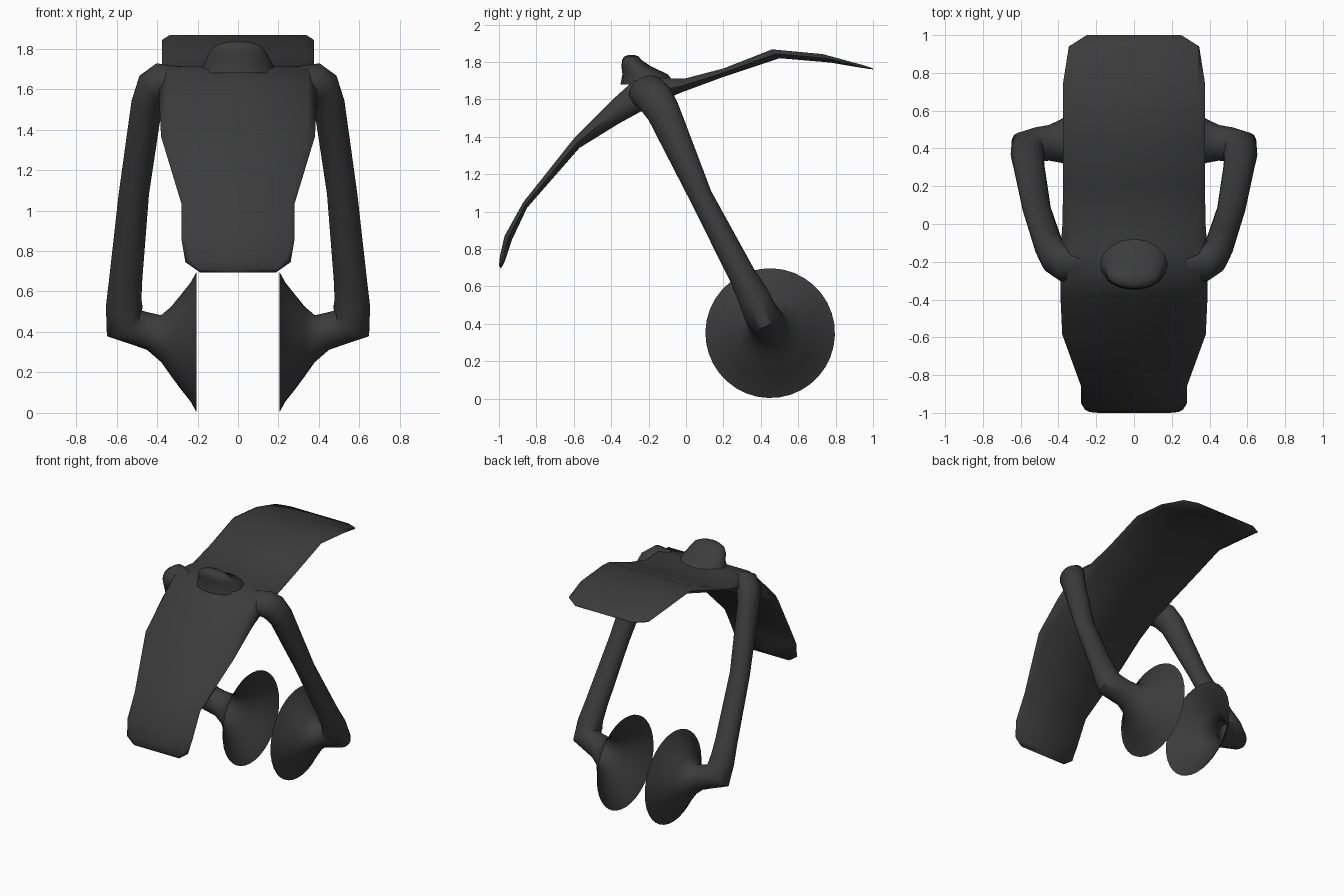
import bpy, bmesh, math
from mathutils import Vector

if "Cube" in bpy.data.objects:
    bpy.data.objects.remove(bpy.data.objects["Cube"])

dark = bpy.data.materials.new("dark_grey")
dark.diffuse_color = (0.045, 0.045, 0.045, 1)
dark.use_nodes = True
dark.node_tree.nodes["Principled BSDF"].inputs["Base Color"].default_value = dark.diffuse_color


def loft(name, rings, cap_start=True, cap_end=True, angle=60):
    """Skin a list of equal-length point rings into one smooth object."""
    bm = bmesh.new()
    vs = [[bm.verts.new(p) for p in r] for r in rings]
    n = len(vs[0])
    for a, b in zip(vs, vs[1:]):
        for i in range(n):
            j = (i + 1) % n
            bm.faces.new((a[i], a[j], b[j], b[i]))
    if cap_start:
        bm.faces.new(vs[0])
    if cap_end:
        bm.faces.new(vs[-1])
    bmesh.ops.recalc_face_normals(bm, faces=bm.faces)
    me = bpy.data.meshes.new(name)
    bm.to_mesh(me)
    bm.free()
    me.materials.append(dark)
    ob = bpy.data.objects.new(name, me)
    bpy.context.collection.objects.link(ob)
    bpy.ops.object.select_all(action='DESELECT')
    ob.select_set(True)
    bpy.context.view_layer.objects.active = ob
    bpy.ops.object.shade_smooth_by_angle(angle=math.radians(angle))
    return ob


def ellipse(c, u, v, n):
    c, u, v = Vector(c), Vector(u), Vector(v)
    return [c + u * math.cos(2 * math.pi * i / n) + v * math.sin(2 * math.pi * i / n)
            for i in range(n)]


# Curved shell: outer (y, z), inner (y, z), half width
shell_rows = [
    (-1.00, .71, -.99, .695, .20),
    (-.995, .76, -.97, .73, .26),
    (-.97, .87, -.93, .85, .28),
    (-.87, 1.05, -.85, 1.02, .28),
    (-.60, 1.39, -.57, 1.34, .38),
    (-.38, 1.61, -.36, 1.47, .39),
    (-.28, 1.70, -.25, 1.53, .39),
    (-.14, 1.715, -.15, 1.58, .39),
    (-.01, 1.71, -.03, 1.635, .38),
    (.20, 1.765, .20, 1.72, .375),
    (.46, 1.867, .50, 1.82, .375),
    (.73, 1.842, .77, 1.797, .375),
    (.94, 1.785, .94, 1.768, .345),
    (1.00, 1.765, 1.00, 1.76, .25),
]


def shell_ring(yo, zo, yi, zi, w):
    t = min(.045, .6 * math.hypot(yo - yi, zo - zi))
    my, mz = (yo + yi) / 2, (zo + zi) / 2
    return [(-w, my, mz), (t - w, yo, zo), (0, yo, zo), (w - t, yo, zo),
            (w, my, mz), (w - t, yi, zi), (0, yi, zi), (t - w, yi, zi)]


loft("curved_shell", [shell_ring(*r) for r in shell_rows], angle=80)

# Raised knob on the ridge: centre y, z, half width, half depth
knob = [(-.20, 1.68, .19, .15), (-.22, 1.735, .165, .12), (-.265, 1.775, .145, .08),
        (-.29, 1.81, .12, .052), (-.292, 1.828, .08, .04), (-.292, 1.836, .03, .02)]
loft("ridge_knob", [ellipse((0, y, z), (w, 0, 0), (0, d, 0), 16) for y, z, w, d in knob])

# Arm and open funnel: centre, first axis direction, radius, radius across it
across = Vector((0, -.88, -.47))
neck = (0, .47, -.88)
arm = [
    ((.28, -.22, 1.645), (0, -.45, .9), .06, .08),
    ((.37, -.21, 1.645), (.45, -.4, .8), .085, .10),
    ((.42, -.17, 1.61), (.8, -.25, .5), .085, .10),
    ((.45, -.12, 1.53), (1, 0, .1), .077, .09),
    ((.515, .08, 1.08), (1, 0, 0), .075, .062),
    ((.555, .30, .66), (1, 0, 0), .082, .072),
    ((.565, .36, .545), (1, .1, -.2), .09, .085),
    ((.56, .40, .455), (1.03, .37, -.78), .115, .092),
    ((.51, .42, .425), (.3, .45, -.85), .085, .095),
    ((.45, .43, .405), neck, .093, .095),
    ((.38, .44, .367), neck, .115, .118),
    ((.33, .45, .353), neck, .172, .172),
    ((.28, .45, .35), neck, .237, .237),
    ((.235, .45, .35), neck, .293, .293),
    ((.205, .45, .35), neck, .347, .347),
]
rings = [ellipse(c, Vector(u).normalized() * ru, across * rv, 36) for c, u, ru, rv in arm]
arms = loft("arms_with_funnels", rings, cap_end=False)
mirror = arms.modifiers.new("mirror", 'MIRROR')
mirror.use_mirror_merge = False
